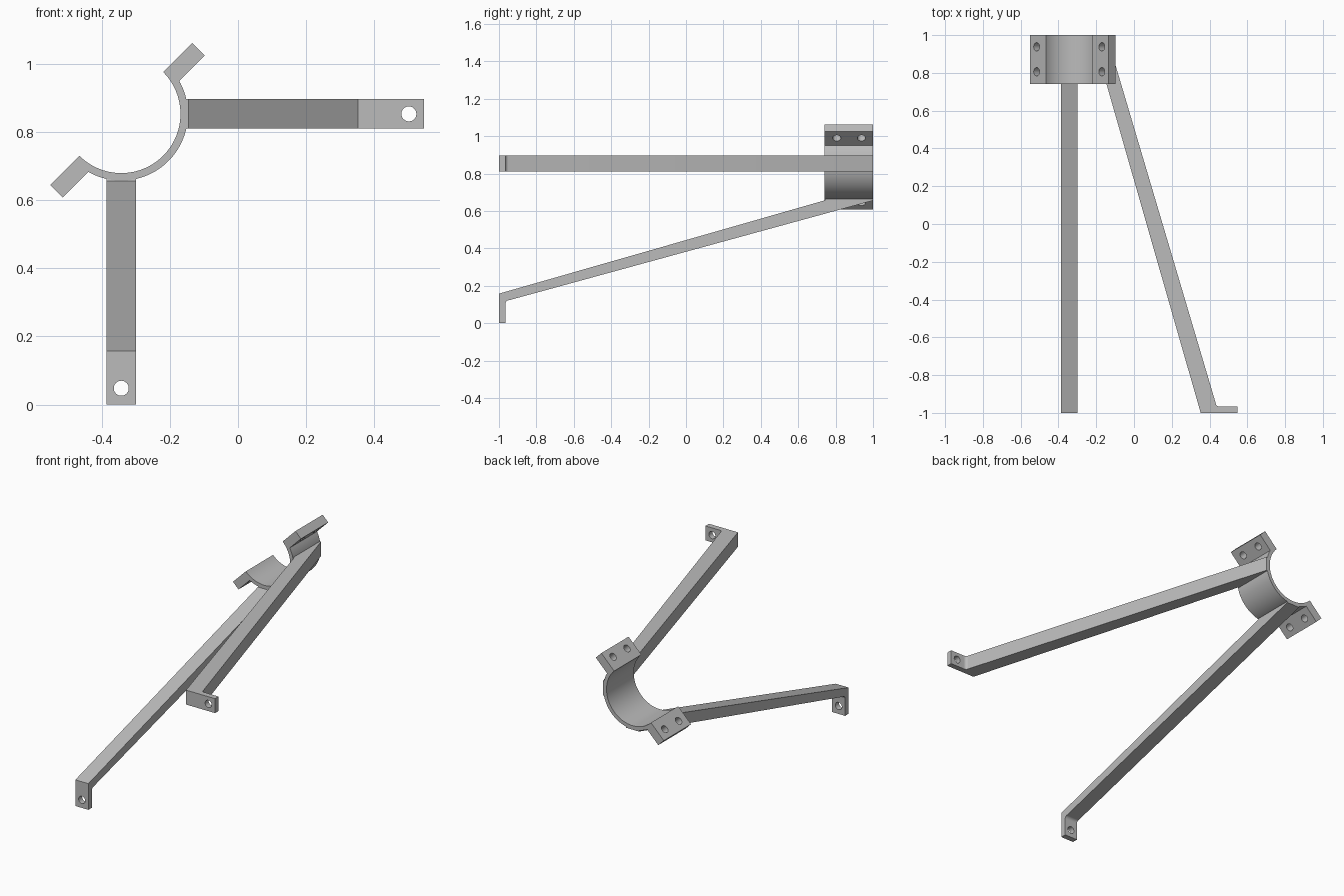
import bpy, bmesh, math
from mathutils import Vector

if "Cube" in bpy.data.objects:
    bpy.data.objects.remove(bpy.data.objects["Cube"], do_unlink=True)

CX, CZ = -0.343, 0.854        # axis of the clamp, running along y
R_IN, R_OUT = 0.174, 0.196
HOLE_R = 0.022
DIAG = math.sqrt(0.5)

grey = bpy.data.materials.new("plain grey")
grey.use_nodes = True
colour = (0.5, 0.5, 0.5, 1)
grey.diffuse_color = colour
grey.node_tree.nodes["Principled BSDF"].inputs["Base Color"].default_value = colour


def extrude(name, points, offset):
    """Solid made by pushing a closed outline along an offset."""
    bm = bmesh.new()
    face = bm.faces.new([bm.verts.new(p) for p in points])
    new = bmesh.ops.extrude_face_region(bm, geom=[face])["geom"]
    bmesh.ops.translate(bm, vec=offset,
                        verts=[v for v in new if isinstance(v, bmesh.types.BMVert)])
    bmesh.ops.recalc_face_normals(bm, faces=bm.faces)
    mesh = bpy.data.meshes.new(name)
    bm.to_mesh(mesh)
    bm.free()
    mesh.materials.append(grey)
    obj = bpy.data.objects.new(name, mesh)
    bpy.context.collection.objects.link(obj)
    return obj


def select(obj):
    bpy.ops.object.select_all(action='DESELECT')
    obj.select_set(True)
    bpy.context.view_layer.objects.active = obj


def drill(obj, centre, axis):
    """Cut a round through hole."""
    bpy.ops.mesh.primitive_cylinder_add(
        vertices=32, radius=HOLE_R, depth=0.15, location=centre,
        rotation=Vector(axis).to_track_quat('Z', 'Y').to_euler())
    cutter = bpy.context.object
    cutter.hide_render = True
    cutter.data.materials.append(grey)
    select(obj)
    mod = obj.modifiers.new("hole", 'BOOLEAN')
    mod.operation, mod.solver, mod.object = 'DIFFERENCE', 'EXACT', cutter
    bpy.ops.object.modifier_apply(modifier=mod.name)
    bpy.data.objects.remove(cutter, do_unlink=True)


def finish(obj):
    select(obj)
    bpy.ops.object.shade_smooth_by_angle(angle=math.radians(30))


# Half-round clamp with a flange at each end, drawn in a frame turned 45 degrees
def clamp_point(u, v, y):
    return Vector((CX + (u + v) * DIAG, y, CZ + (u - v) * DIAG))


Y0, Y1 = 0.74, 1.0
FLANGE_U, FLANGE_T = 0.295, 0.052
STEPS = 48
start = math.asin(FLANGE_T / R_OUT)
inner = [(R_IN * math.cos(a), R_IN * math.sin(a))
         for a in (math.pi * i / STEPS for i in range(STEPS + 1))]
outer = [(R_OUT * math.cos(a), R_OUT * math.sin(a))
         for a in (start + (math.pi - 2 * start) * i / STEPS for i in range(STEPS + 1))]
outline = inner + [(-FLANGE_U, 0), (-FLANGE_U, FLANGE_T)] + outer[::-1] \
    + [(FLANGE_U, FLANGE_T), (FLANGE_U, 0)]
clamp = extrude("clamp", [clamp_point(u, v, Y0) for u, v in outline],
                Vector((0, Y1 - Y0, 0)))
for u in (-0.244, 0.244):
    for y in (0.806, 0.938):
        drill(clamp, clamp_point(u, FLANGE_T / 2, y), (DIAG, 0, -DIAG))
finish(clamp)


# Sloping legs with a bent mounting tab; d is the distance out from the clamp axis
def leg(name, out, side, tip, hole_d, inner_d, width=0.087):
    axis = Vector((CX, 0, CZ))

    def place(d, y):
        return axis + out * d + Vector((0, y, 0))

    r = 0.02                      # rounded inside corner of the bend
    corner = [(inner_d + r * (1 - math.sin(a)), -0.946 - r * (1 - math.cos(a)))
              for a in (math.pi / 2 * i / 8 for i in range(9))]
    profile = [(tip, -1), (0.696, -1), (0.197, 0.742), (0.18, 0.75), (0.18, 1),
               (0.198, 1), (inner_d, -0.946)] + corner[::-1][1:-1] \
        + [(inner_d + r, -0.966), (tip, -0.966)]
    # The rounded corner runs from the sloping face to the tab face
    profile = profile[:7] + [
        (inner_d + r * (1 - math.cos(a)), -0.946 - r * math.sin(a))
        for a in (math.pi / 2 * i / 8 for i in range(1, 8))] + profile[-2:]
    obj = extrude(name, [place(d, y) - side * width / 2 for d, y in profile],
                  side * width)
    drill(obj, place(hole_d, -0.983), (0, 1, 0))
    finish(obj)


X, Z = Vector((1, 0, 0)), Vector((0, 0, 1))
leg("lower_leg", -Z, X, tip=0.854, hole_d=0.806, inner_d=0.731)
leg("side_leg", X, Z, tip=0.89, hole_d=0.845, inner_d=0.775)
